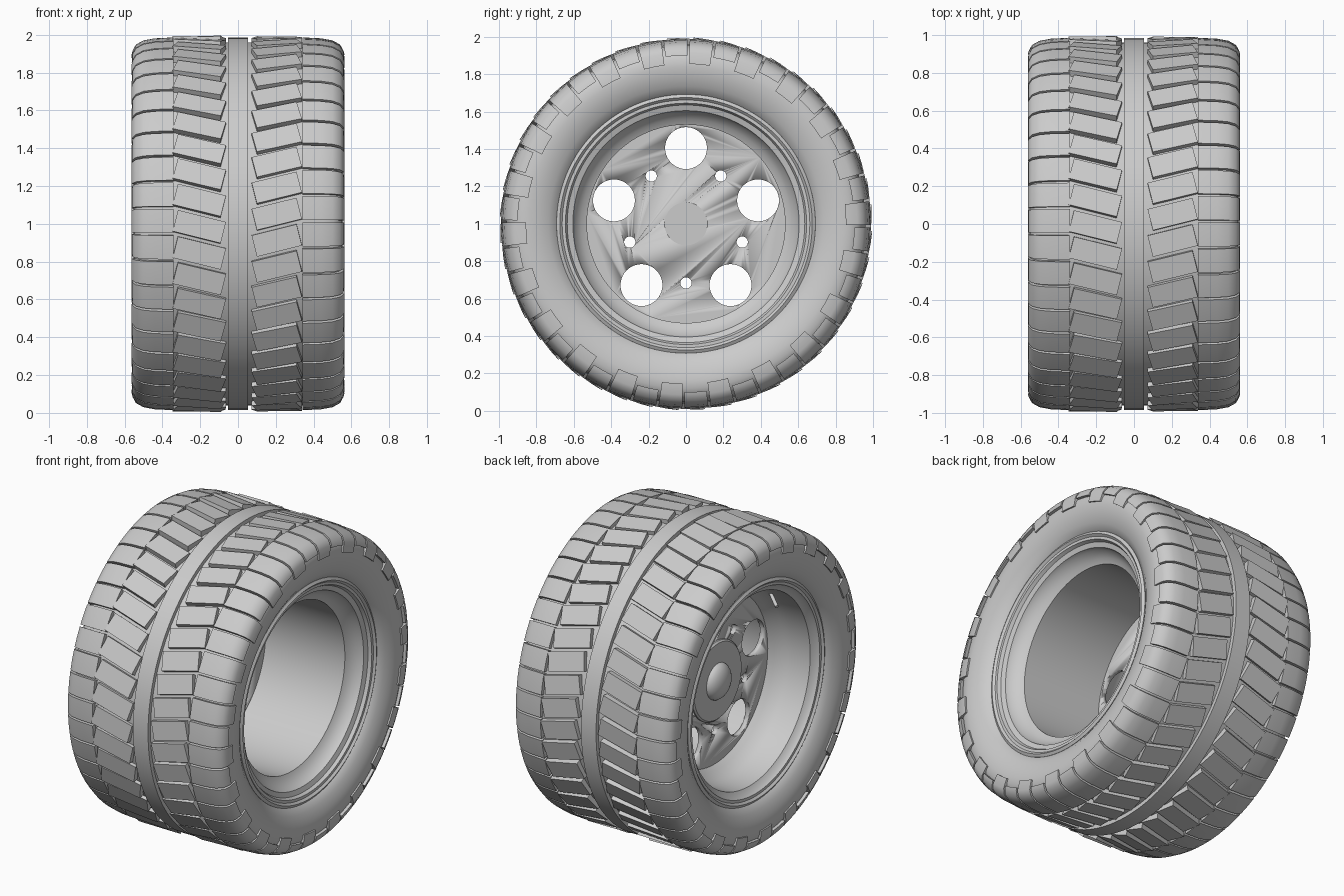
import bpy, bmesh
from math import sin, cos, pi, radians
from mathutils import Matrix, Vector

if "Cube" in bpy.data.objects:
    bpy.data.objects.remove(bpy.data.objects["Cube"])

COUNT = 44                      # tread blocks per row
STEP = 2 * pi / COUNT
HUB = Vector((0, 0, 1))         # wheel centre, axle along x

grey = bpy.data.materials.new("plain_grey")
grey.use_nodes = True
grey.diffuse_color = (0.6, 0.6, 0.6, 1)
grey.node_tree.nodes["Principled BSDF"].inputs["Base Color"].default_value = (0.6, 0.6, 0.6, 1)


def finish(name, bm, angle=35):
    bmesh.ops.recalc_face_normals(bm, faces=bm.faces)
    mesh = bpy.data.meshes.new(name)
    bm.to_mesh(mesh)
    bm.free()
    mesh.materials.append(grey)
    obj = bpy.data.objects.new(name, mesh)
    obj.location = HUB
    bpy.context.collection.objects.link(obj)
    bpy.ops.object.select_all(action='DESELECT')
    obj.select_set(True)
    bpy.context.view_layer.objects.active = obj
    bpy.ops.object.shade_smooth_by_angle(angle=radians(angle))
    return obj


def point(x, r, a):
    return (x, -r * sin(a), r * cos(a))


def sweep(bm, profile, angles, full=False):
    """Sweep a closed (x, radius) profile round the axle."""
    rings = [[bm.verts.new(point(x, r, a)) for x, r in profile] for a in angles]
    n = len(profile)
    pairs = list(zip(rings, rings[1:]))
    if full:
        pairs.append((rings[-1], rings[0]))
    else:
        bm.faces.new(rings[0])
        bm.faces.new(rings[-1])
    for p, q in pairs:
        for i in range(n):
            j = (i + 1) % n
            bm.faces.new((p[i], p[j], q[j], q[i]))


def lathe(name, profile, segments=112, angle=35):
    bm = bmesh.new()
    sweep(bm, profile, [2 * pi * i / segments for i in range(segments)], True)
    bmesh.ops.remove_doubles(bm, verts=bm.verts, dist=1e-5)
    return finish(name, bm, angle)


def cylinder(bm, radius, depth, matrix):
    bmesh.ops.create_cone(bm, cap_ends=True, segments=40, radius1=radius,
                          radius2=radius, depth=depth, matrix=matrix)


def mirrored(half):
    return half + [(-x, r) for x, r in reversed(half)]


# Tyre carcass and centre rib
lathe("tyre_body", mirrored([
    (.44, .66), (.495, .69), (.525, .735), (.545, .79), (.553, .84),
    (.55, .88), (.535, .915), (.505, .94), (.45, .953), (.34, .96)]))
lathe("centre_rib", mirrored([(.053, .94), (.053, .985)]))

# Shoulder blocks wrap on to the sidewall, every other one longer
def shoulder_row(name, side, phase):
    bm = bmesh.new()
    for k in range(COUNT):
        a = phase + k * STEP
        end = .855 if k % 2 == 0 else .90
        prof = [(.34, .94), (.34, .986), (.44, .981), (.50, .97), (.54, .948),
                (.558, .915), (.562, end), (.54, end), (.52, .90)]
        if end > .88:
            prof[-1] = (.50, .91)
        half = STEP * .455
        sweep(bm, [(side * x, r) for x, r in prof], [a - half, a, a + half])
    finish(name, bm)


shoulder_row("left_shoulder_blocks", 1, radians(-4.9))
shoulder_row("right_shoulder_blocks", -1, radians(-.9))


# Slanted flat blocks on either side of the rib
def chevron_row(name, side, phase, length, pitch):
    bm = bmesh.new()
    for k in range(COUNT):
        place = (Matrix.Rotation(phase + k * STEP, 4, 'X')
                 @ Matrix.Translation((side * .205, 0, .962))
                 @ Matrix.Rotation(side * radians(14), 4, 'Z')
                 @ Matrix.Rotation(pitch, 4, 'X')
                 @ Matrix.Diagonal((length, .116, .05, 1)))
        bmesh.ops.create_cube(bm, size=1, matrix=place)
    finish(name, bm)


chevron_row("left_chevron_blocks", 1, radians(-3), .245, radians(-2))
chevron_row("right_chevron_blocks", -1, radians(1), .262, radians(-6))

# Rim: flanges, long barrel on one side, flared bowl on the other
lathe("rim", [
    (.46, .695), (.498, .692), (.508, .675), (.495, .662), (.495, .645),
    (.475, .635), (.465, .605), (.44, .597), (.40, .56), (.385, .53),
    (-.20, .53), (-.235, .555), (-.28, .585), (-.33, .598), (-.455, .605),
    (-.475, .635), (-.495, .645), (-.495, .662), (-.508, .675),
    (-.498, .692), (-.46, .695), (-.40, .64), (.40, .64)], angle=30)

# Wheel disc with five large holes and five bolt holes
bm = bmesh.new()
across = Matrix.Rotation(pi / 2, 4, 'Y')
bmesh.ops.create_cone(bm, cap_ends=True, segments=112, radius1=.535, radius2=.535,
                      depth=.03, matrix=Matrix.Translation((-.19, 0, 0)) @ across)
disc = finish("wheel_disc", bm)
bm = bmesh.new()
for k in range(5):
    for offset, dist, radius in ((0, .405, .112), (pi / 5, .316, .03)):
        centre = point(-.19, dist, k * 2 * pi / 5 + offset)
        cylinder(bm, radius, .2, Matrix.Translation(centre) @ across)
cutter = finish("hole_cutter", bm)
cutter.hide_render = True
cut = disc.modifiers.new("holes", 'BOOLEAN')
cut.object = cutter
cut.solver = 'EXACT'
bpy.context.view_layer.objects.active = disc
bpy.ops.object.modifier_apply(modifier=cut.name)
bpy.data.objects.remove(cutter)

# Hub boss with a domed cap
lathe("hub_boss", [(-.195, 0), (-.195, .25), (-.215, .25), (-.225, .24), (-.225, 0)], 64)
dome = [(-.22 - .065 * sin(t * pi / 12), .115 * cos(t * pi / 12)) for t in range(7)]
lathe("hub_cap", [(-.17, 0), (-.17, .115)] + dome, 48)

# Valve stem leaning out of the bowl
bm = bmesh.new()
start, end = Vector(point(-.29, .61, pi / 4)), Vector(point(-.38, .53, pi / 4))
turn = (end - start).to_track_quat('Z', 'Y').to_matrix().to_4x4()
cylinder(bm, .011, (end - start).length, Matrix.Translation((start + end) / 2) @ turn)
finish("valve_stem", bm)
